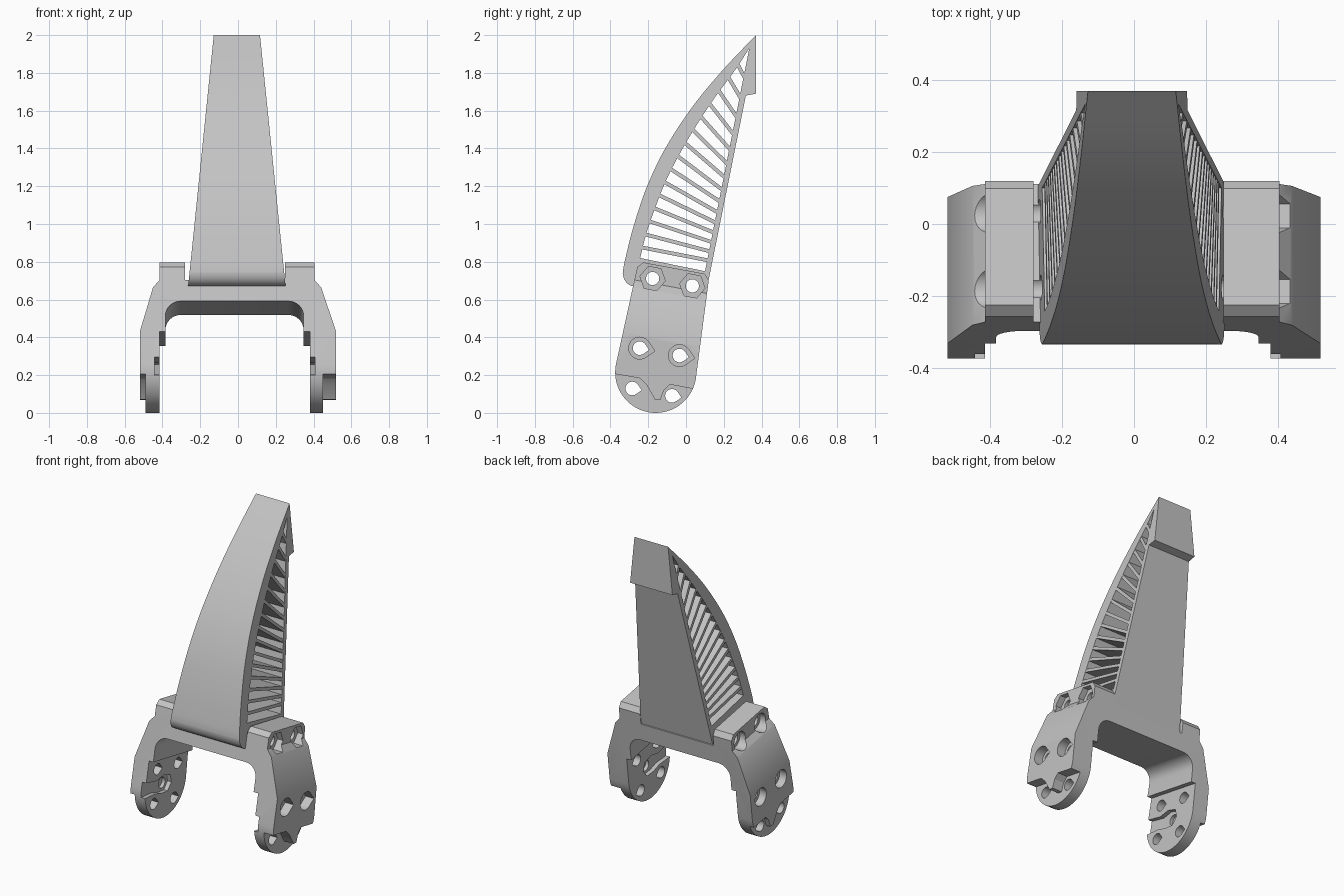
import bpy, bmesh, math
from mathutils import Vector

cube = bpy.data.objects.get("Cube")
if cube:
    bpy.data.objects.remove(cube, do_unlink=True)

grey = bpy.data.materials.new("plain grey")
grey.use_nodes = True
COLOUR = (0.55, 0.55, 0.55, 1)
grey.diffuse_color = COLOUR
grey.node_tree.nodes["Principled BSDF"].inputs["Base Color"].default_value = COLOUR

TILT = math.radians(10.5)
SIN, COS = math.sin(TILT), math.cos(TILT)


def tilted(x, u, v):
    """Bracket frame: u across the leg, v up the leg, origin at the pivot."""
    return Vector((x, -0.16 + u * COS + v * SIN, 0.215 - u * SIN + v * COS))


def front_place(u, x, v):
    return tilted(x, u, v)


def tapered(s, y, z):
    """Finger frame: s = -1..1 across a width that narrows with height."""
    half = 0.258 - (z - 0.67) * 0.102
    return Vector((-0.006 + s * half, y, z))


def prism(name, pts, lo, hi, place):
    bm = bmesh.new()
    ends = [[bm.verts.new(place(d, a, b)) for a, b in pts] for d in (lo, hi)]
    for ring in ends:
        bm.faces.new(ring)
    n = len(pts)
    for i in range(n):
        j = (i + 1) % n
        bm.faces.new((ends[0][i], ends[0][j], ends[1][j], ends[1][i]))
    bmesh.ops.recalc_face_normals(bm, faces=bm.faces)
    mesh = bpy.data.meshes.new(name)
    bm.to_mesh(mesh)
    bm.free()
    mesh.materials.append(grey)
    ob = bpy.data.objects.new(name, mesh)
    bpy.context.collection.objects.link(ob)
    return ob


def carve(ob, cutter, operation="DIFFERENCE"):
    mod = ob.modifiers.new("carve", "BOOLEAN")
    mod.operation, mod.solver, mod.object = operation, "EXACT", cutter
    bpy.context.view_layer.update()
    graph = bpy.context.evaluated_depsgraph_get()
    mesh = bpy.data.meshes.new_from_object(ob.evaluated_get(graph))
    ob.modifiers.clear()
    ob.data = mesh
    bpy.data.objects.remove(cutter, do_unlink=True)


def arc(cx, cy, r, a0, a1, n):
    angles = [math.radians(a0 + (a1 - a0) * i / n) for i in range(n + 1)]
    return [(cx + r * math.cos(a), cy + r * math.sin(a)) for a in angles]


def circle(cx, cy, r, n=28):
    return arc(cx, cy, r, 0, 360, n)[:-1]


def teardrop(cx, cy, r):
    return arc(cx, cy, r, 45, 315, 20) + [(cx + r * 1.41, cy)]


def spline(pts, n=5):
    """Smooth curve through the points."""
    p = [Vector(q) for q in pts]
    p = [2 * p[0] - p[1]] + p + [2 * p[-1] - p[-2]]
    out = []
    for a, b, c, d in zip(p, p[1:], p[2:], p[3:]):
        for i in range(n):
            t = i / n
            out.append(0.5 * (2 * b + (c - a) * t + (2 * a - 5 * b + 4 * c - d) * t * t
                              + (3 * b - a - 3 * c + d) * t ** 3))
    return [tuple(q) for q in out] + [tuple(p[-2])]


def smooth(ob):
    bpy.ops.object.select_all(action="DESELECT")
    ob.select_set(True)
    bpy.context.view_layer.objects.active = ob
    bpy.ops.object.shade_smooth_by_angle(angle=math.radians(25))


# Fork bracket: front profile trimmed by the side outline
fork = [(0.25, 0.46), (0.25, 0.56), (0.405, 0.56), (0.405, 0.46), (0.44, 0.42),
        (0.52, 0.18), (0.52, -0.25), (0.38, -0.25), (0.38, 0.18), (0.347, 0.18)]
fork += arc(0.267, 0.265, 0.08, 0, 90, 8) + arc(-0.304, 0.265, 0.08, 90, 180, 8)
fork += [(-0.384, 0.18), (-0.415, 0.18), (-0.415, -0.25), (-0.52, -0.25), (-0.52, 0.18),
         (-0.45, 0.42), (-0.415, 0.46), (-0.415, 0.56), (-0.28, 0.56), (-0.28, 0.46)]
bracket = prism("fork_bracket", fork, -0.3, 0.3, front_place)
outline = arc(0, 0, 0.215, 180, 360, 32)
outline += [(0.187, 0.53), (0.16, 0.56), (-0.17, 0.56), (-0.198, 0.53)]
carve(bracket, prism("cutter", outline, -0.7, 0.7, tilted), "INTERSECT")

# Stepped outer pads with a tongue between the lower holes
step = [(-0.3, -0.05), (-0.13, -0.047), (-0.076, -0.047), (-0.035, -0.075), (0.022, -0.143),
        (0.05, -0.14), (0.06, -0.085), (0.085, -0.05), (0.3, -0.05), (0.3, -0.3), (-0.3, -0.3)]
for lo, hi in ((0.45, 0.6), (-0.6, -0.49)):
    carve(bracket, prism("cutter", step, lo, hi, tilted))

# Inner grooves and pivot sockets
groove = [(-0.3, -0.065), (-0.3, 0.047), (-0.1, 0.035), (-0.03, 0.06), (0.04, 0.05),
          (0.06, 0), (0.03, -0.05), (-0.04, -0.055), (-0.1, -0.045)]
for lo, hi in ((0.35, 0.408), (-0.443, -0.39)):
    carve(bracket, prism("cutter", groove, lo, hi, tilted))
for lo, hi in ((0.36, 0.43), (-0.465, -0.39)):
    carve(bracket, prism("cutter", circle(0, 0, 0.035), lo, hi, tilted))

# Bolt holes and their recesses: shaped on one side, round on the other
for u in (-0.107, 0.107):
    for v in (-0.107, 0.11):
        carve(bracket, prism("cutter", teardrop(u, v, 0.036), -0.7, 0.7, tilted))
    carve(bracket, prism("cutter", teardrop(u, 0.11, 0.058), 0.46, 0.7, tilted))
    carve(bracket, prism("cutter", circle(u, 0.11, 0.058), -0.7, -0.47, tilted))
    carve(bracket, prism("cutter", circle(u, 0.485, 0.035), -0.7, 0.7, tilted))
    carve(bracket, prism("cutter", circle(u, 0.485, 0.068, 6), 0.365, 0.7, tilted))
    carve(bracket, prism("cutter", circle(u, 0.485, 0.058), -0.7, -0.375, tilted))
smooth(bracket)

# Curved finger frame
front_curve = spline([(0.37, 2.0), (0.19, 1.81), (0.03, 1.615), (-0.11, 1.40), (-0.21, 1.19),
                      (-0.28, 0.98), (-0.325, 0.80), (-0.335, 0.74)])
nub = [(-0.329, 0.71), (-0.314, 0.687), (-0.292, 0.673), (-0.262, 0.669)]
back = [(0.317, 1.68), (0.37, 1.69)]
base = [tuple(tilted(0, u, 0.461).yz) for u in (-0.19, 0.185)]
finger = prism("finger_frame", front_curve + nub + base + back, -1, 1, tapered)


def back_inner(z):
    return 0.288 + (z - 1.68) * 0.2015


# Open window behind the front skin
inner = spline([(0.335, 1.93), (0.26, 1.815), (0.16, 1.68), (0.06, 1.53), (-0.04, 1.36),
                (-0.11, 1.22), (-0.165, 1.08), (-0.21, 0.95), (-0.243, 0.82)])
window = inner + [(back_inner(0.75), 0.75)]
carve(finger, prism("cutter", window, -1.5, 1.5, tapered))
for u in (-0.107, 0.107):
    carve(finger, prism("cutter", circle(u, 0.485, 0.035), -0.7, 0.7, tilted))
smooth(finger)


def front_inner(z):
    for (y1, z1), (y0, z0) in zip(inner, inner[1:]):
        if z0 <= z <= z1:
            return y0 + (y1 - y0) * (z - z0) / (z1 - z0)


# Ribs, steeper towards the tip
RIBS = 15
for i in range(RIBS):
    z = 0.875 + 0.965 * i / (RIBS - 1)
    y = front_inner(z)
    angle = math.radians(11 + (z - 0.875) * 54)
    along = Vector((math.cos(angle), -math.sin(angle)))
    across = Vector((-along.y, along.x)) * 0.01
    start = Vector((y, z)) - along * 0.012
    length = (back_inner(z) - y) / (along.x - 0.2015 * along.y) + 0.02
    end = start + along * length
    corners = [start - across, end - across, end + across, start + across]
    prism(f"rib_{i + 1}", [tuple(c) for c in corners], -0.995, 0.995, tapered)
